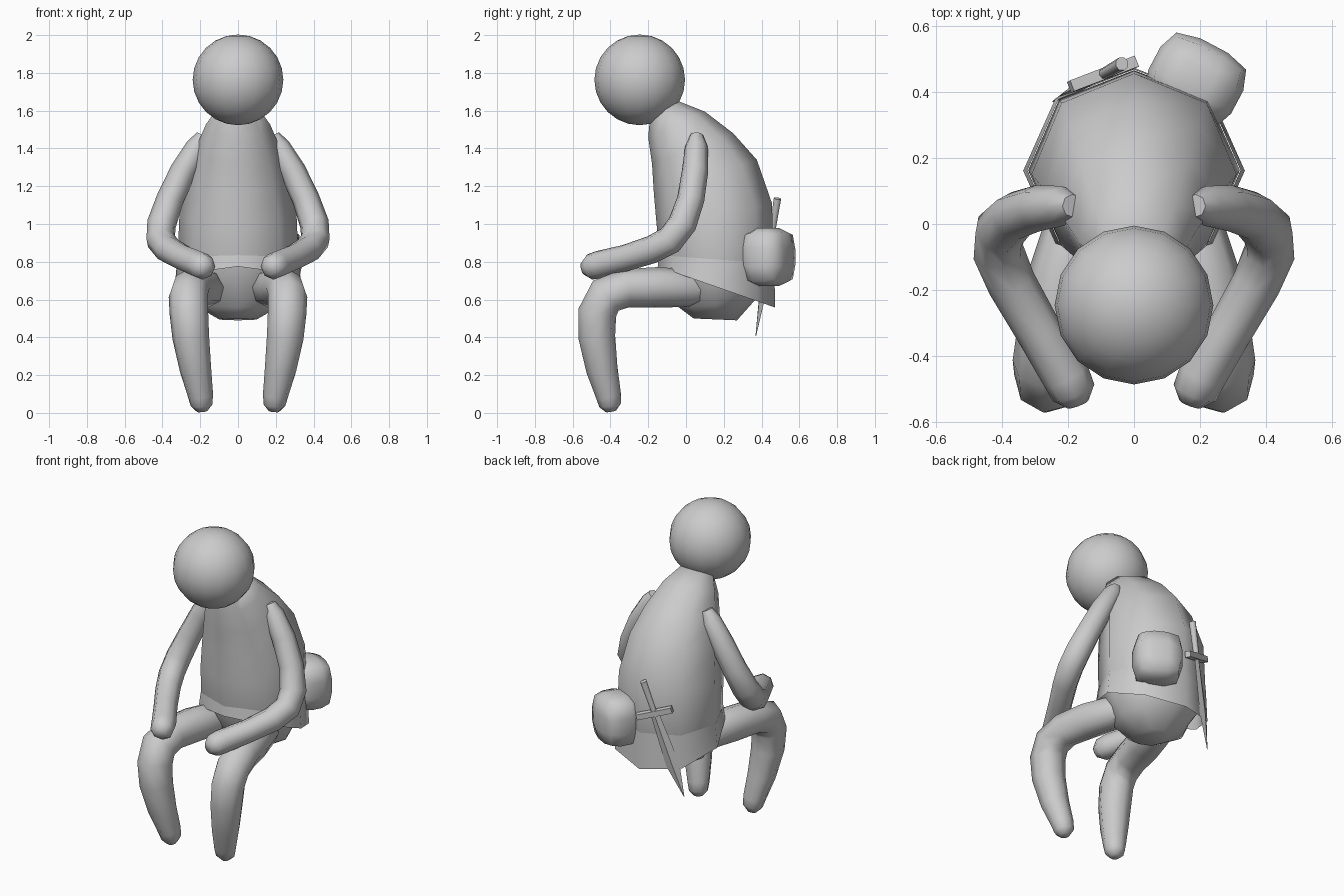
import bpy, bmesh, math
from mathutils import Vector, Matrix

if "Cube" in bpy.data.objects:
    bpy.data.objects.remove(bpy.data.objects["Cube"])


def finish(bm, name, angle=60, mirror=False, matrix=None):
    bmesh.ops.recalc_face_normals(bm, faces=bm.faces)
    mesh = bpy.data.meshes.new(name)
    bm.to_mesh(mesh)
    bm.free()
    ob = bpy.data.objects.new(name, mesh)
    bpy.context.collection.objects.link(ob)
    if matrix:
        ob.matrix_world = matrix
    bpy.ops.object.select_all(action='DESELECT')
    bpy.context.view_layer.objects.active = ob
    ob.select_set(True)
    bpy.ops.object.shade_smooth_by_angle(angle=math.radians(angle))
    if mirror:
        ob.modifiers.new("Mirror", 'MIRROR').use_bisect_axis[0] = False
    return ob


def loft(rings, caps=True):
    bm = bmesh.new()
    loops = [[bm.verts.new(p) for p in r] for r in rings]
    n = len(loops[0])
    for a, b in zip(loops, loops[1:]):
        for i in range(n):
            j = (i + 1) % n
            bm.faces.new((a[i], a[j], b[j], b[i]))
    if caps:
        bm.faces.new(loops[0])
        bm.faces.new(loops[-1])
    return bm


def body_ring(fy, fz, by, bz, w, n=8):
    # tilted oval spanning a front point and a back point
    pts = []
    for i in range(n):
        a = 2 * math.pi * i / n
        t = (1 + math.cos(a)) / 2
        pts.append((w * math.sin(a), fy + (by - fy) * t, fz + (bz - fz) * t))
    return pts


def tube(path, n=8):
    # path of (x, y, z, radius), with rings carried along it without twist
    pts = [Vector(p[:3]) for p in path]
    rings, side, last = [], None, None
    for i, p in enumerate(pts):
        t = (pts[min(i + 1, len(pts) - 1)] - pts[max(i - 1, 0)]).normalized()
        if side is None:
            side = t.orthogonal().normalized()
        else:
            side = last.rotation_difference(t) @ side
        last = t
        up = t.cross(side)
        rings.append([p + path[i][3] * (side * math.cos(2 * math.pi * k / n)
                      + up * math.sin(2 * math.pi * k / n)) for k in range(n)])
    return loft(rings)


# Head
bm = bmesh.new()
bmesh.ops.create_uvsphere(bm, u_segments=16, v_segments=12, radius=0.24)
finish(bm, "head", matrix=Matrix.Translation((0, -0.245, 1.763)))

# Hunched torso and rounded seat
finish(loft([body_ring(*r) for r in (
    (-0.19, 1.57, -0.04, 1.65, 0.11),
    (-0.20, 1.46, 0.10, 1.595, 0.17),
    (-0.18, 1.32, 0.25, 1.48, 0.225),
    (-0.17, 1.16, 0.375, 1.34, 0.27),
    (-0.155, 0.99, 0.455, 1.11, 0.31),
    (-0.14, 0.83, 0.465, 0.79, 0.32),
    (-0.11, 0.73, 0.42, 0.65, 0.29),
    (-0.04, 0.56, 0.35, 0.58, 0.23),
    (0.04, 0.50, 0.27, 0.49, 0.10))]), "torso")

# Open hem of the tunic
finish(loft([body_ring(-0.142, 0.835, 0.467, 0.79, 0.322),
             body_ring(-0.15, 0.775, 0.472, 0.558, 0.335)], caps=False), "tunic_hem")

# Arms resting on the knees
finish(tube([
    (0.185, 0.055, 1.47, 0.035), (0.215, 0.055, 1.41, 0.06),
    (0.29, 0.048, 1.28, 0.07), (0.36, 0.025, 1.13, 0.073),
    (0.405, -0.02, 1.00, 0.078), (0.41, -0.085, 0.915, 0.078),
    (0.37, -0.18, 0.865, 0.074), (0.29, -0.32, 0.82, 0.07),
    (0.205, -0.46, 0.785, 0.073), (0.183, -0.51, 0.772, 0.068),
    (0.17, -0.545, 0.765, 0.035)]), "arm", mirror=True)

# Bent legs
finish(tube([
    (0.13, 0.12, 0.64, 0.06), (0.16, 0.02, 0.66, 0.10),
    (0.21, -0.15, 0.665, 0.107), (0.25, -0.32, 0.66, 0.103),
    (0.263, -0.425, 0.62, 0.105), (0.26, -0.47, 0.53, 0.103),
    (0.25, -0.472, 0.40, 0.098), (0.225, -0.445, 0.23, 0.084),
    (0.198, -0.41, 0.09, 0.067), (0.193, -0.402, 0.04, 0.058),
    (0.19, -0.397, 0.008, 0.028)]), "leg", mirror=True)

# Boxy rounded pouch on the back
bm = bmesh.new()
bmesh.ops.create_cube(bm, size=2)
bmesh.ops.subdivide_edges(bm, edges=bm.edges, cuts=2, use_grid_fill=True)
for v in bm.verts:
    v.co = v.co.lerp(v.co.normalized() * 1.15, 0.65)
    v.co = Vector((v.co.x * 0.138, v.co.y * 0.115, v.co.z * 0.15))
finish(bm, "pouch", matrix=Matrix.Translation((0.187, 0.435, 0.825))
       @ Matrix.Rotation(math.radians(-28), 4, 'Z'))

# Dagger frame: local z runs up the blade, local x along the guard
pommel, tip = Vector((-0.035, 0.485, 1.14)), Vector((-0.245, 0.37, 0.41))
up = (pommel - tip).normalized()
across = Vector((0.93, 0.37, 0))
across = (across - up * across.dot(up)).normalized()
frame = Matrix((across, up.cross(across), up)).transposed().to_4x4()
frame.translation = tip.lerp(pommel, 0.72)

finish(tube([(0, 0, 0, 0.017), (0, 0, 0.21, 0.021)]), "dagger_grip", matrix=frame)

bm = bmesh.new()
bmesh.ops.create_cube(bm, size=1)
bmesh.ops.scale(bm, verts=bm.verts, vec=(0.22, 0.035, 0.035))
finish(bm, "dagger_guard", 30, matrix=frame)

finish(loft([[(w, 0, z), (0, d, z), (-w, 0, z), (0, -d, z)] for w, d, z in (
    (0.026, 0.012, 0), (0.042, 0.014, -0.34), (0.002, 0.002, -0.555))]),
    "dagger_blade", 30, matrix=frame)
